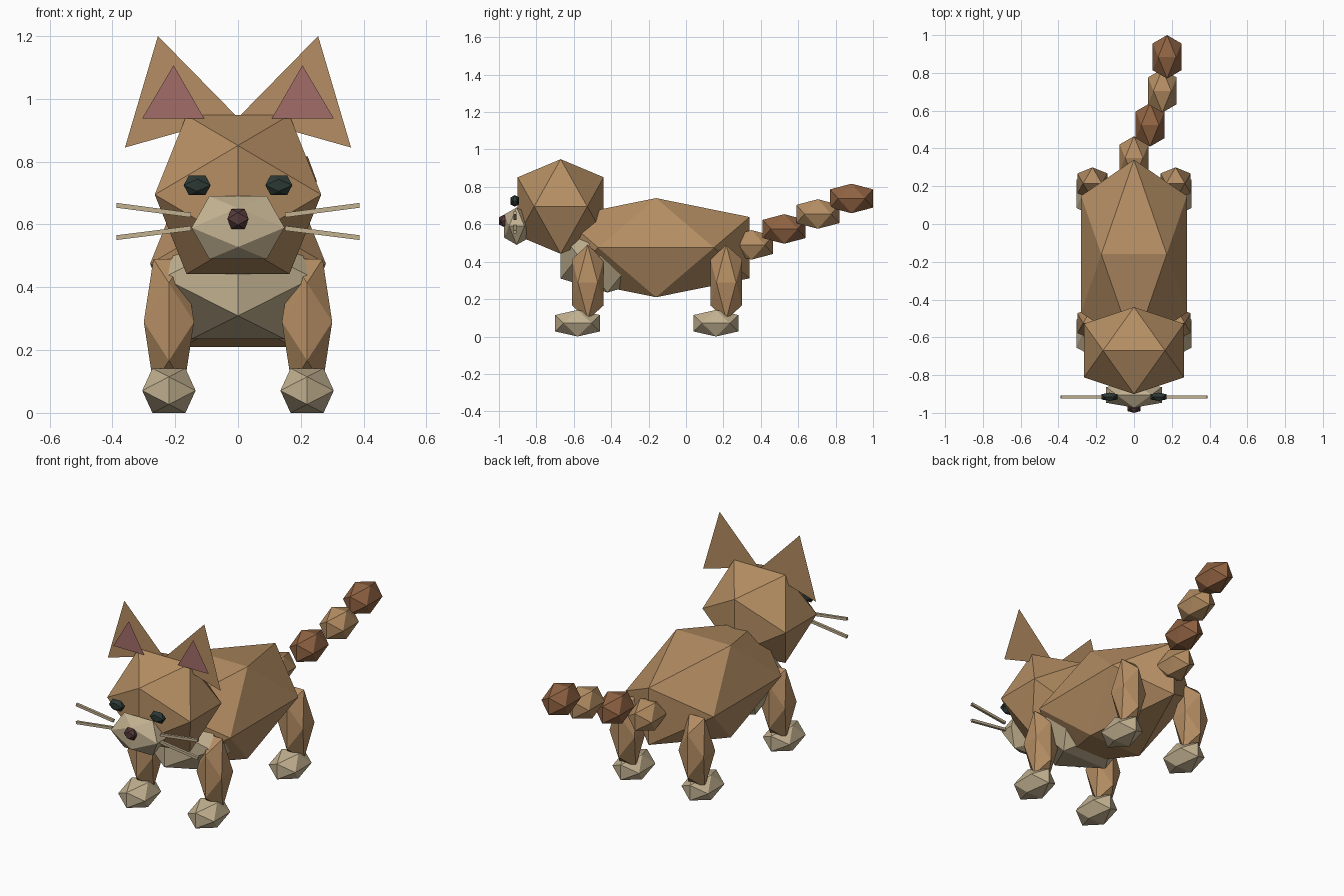
import bpy, bmesh, math
from mathutils import Matrix

if "Cube" in bpy.data.objects:
    bpy.data.objects.remove(bpy.data.objects["Cube"])


def material(name, rgb):
    m = bpy.data.materials.new(name)
    m.diffuse_color = (*rgb, 1)
    m.use_nodes = True
    m.node_tree.nodes["Principled BSDF"].inputs["Base Color"].default_value = m.diffuse_color
    return m


FUR = material("fur", (0.46, 0.27, 0.125))
DARK = material("dark_fur", (0.28, 0.125, 0.055))
CREAM = material("cream", (0.54, 0.44, 0.28))
PINK = material("pink", (0.36, 0.15, 0.14))
EYE = material("eye", (0.025, 0.04, 0.035))
NOSE = material("nose", (0.09, 0.04, 0.04))


def finish(bm, name, mat):
    me = bpy.data.meshes.new(name)
    bm.to_mesh(me)
    bm.free()
    me.materials.append(mat)
    ob = bpy.data.objects.new(name, me)
    bpy.context.collection.objects.link(ob)
    return ob


def gem(name, centre, half, mat):
    """Icosahedron with an edge on top, fitted to a half-size box."""
    g = (math.sqrt(5) - 1) / 2
    bm = bmesh.new()
    for a in (-1, 1):
        for b in (-1, 1):
            for p in ((a * g, 0, b), (0, a, b * g), (a, b * g, 0)):
                bm.verts.new([c + h * v for c, h, v in zip(centre, half, p)])
    bmesh.ops.convex_hull(bm, input=bm.verts)
    bmesh.ops.recalc_face_normals(bm, faces=bm.faces)
    return finish(bm, name, mat)


def flat_triangle(name, y, points, side, mat):
    bm = bmesh.new()
    vs = [bm.verts.new((side * x, y, z)) for x, z in points]
    f = bm.faces.new(vs)
    f.normal_update()
    if f.normal.y > 0:
        f.normal_flip()
    return finish(bm, name, mat)


def whisker(name, start, end, y):
    dx, dz = end[0] - start[0], end[1] - start[1]
    bm = bmesh.new()
    bmesh.ops.create_cube(bm, size=1)
    m = (Matrix.Translation(((start[0] + end[0]) / 2, y, (start[1] + end[1]) / 2))
         @ Matrix.Rotation(-math.atan2(dz, dx), 4, 'Y')
         @ Matrix.Diagonal((math.hypot(dx, dz), 0.015, 0.015, 1)))
    bmesh.ops.transform(bm, matrix=m, verts=bm.verts)
    return finish(bm, name, CREAM)


# Torso, head and face
gem("body", (0, -0.16, 0.475), (0.28, 0.50, 0.265), FUR)
gem("chest", (0, -0.42, 0.43), (0.24, 0.25, 0.195), CREAM)
gem("head", (0, -0.67, 0.695), (0.265, 0.23, 0.253), FUR)
gem("muzzle", (0, -0.905, 0.59), (0.148, 0.067, 0.10), CREAM)
gem("nose", (0, -0.975, 0.618), (0.034, 0.025, 0.032), NOSE)

# Paired parts
for side, tag in ((-1, "left"), (1, "right")):
    gem(f"eye_{tag}", (side * 0.13, -0.915, 0.725), (0.043, 0.022, 0.031), EYE)
    flat_triangle(f"ear_{tag}", -0.67,
                  ((0.255, 1.20), (0.36, 0.845), (0.005, 0.945)), side, FUR)
    flat_triangle(f"inner_ear_{tag}", -0.70,
                  ((0.205, 1.107), (0.305, 0.938), (0.108, 0.938)), side, PINK)
    for level, z0, z1 in (("upper", 0.63, 0.661), ("lower", 0.588, 0.558)):
        whisker(f"whisker_{level}_{tag}", (side * 0.15, z0), (side * 0.387, z1), -0.915)
    for end, leg_y, paw_y in (("front", -0.525, -0.58), ("back", 0.215, 0.16)):
        gem(f"{end}_leg_{tag}", (side * 0.22, leg_y, 0.29), (0.08, 0.085, 0.20), FUR)
        gem(f"{end}_paw_{tag}", (side * 0.22, paw_y, 0.071), (0.085, 0.12, 0.071), CREAM)

# Tail segments
tail = ((0, 0.35, 0.49), (0.085, 0.525, 0.575), (0.15, 0.705, 0.655), (0.175, 0.885, 0.738))
for i, c in enumerate(tail):
    gem(f"tail_segment_{i + 1}", c, (0.076, 0.115, 0.079), DARK if i % 2 else FUR)
